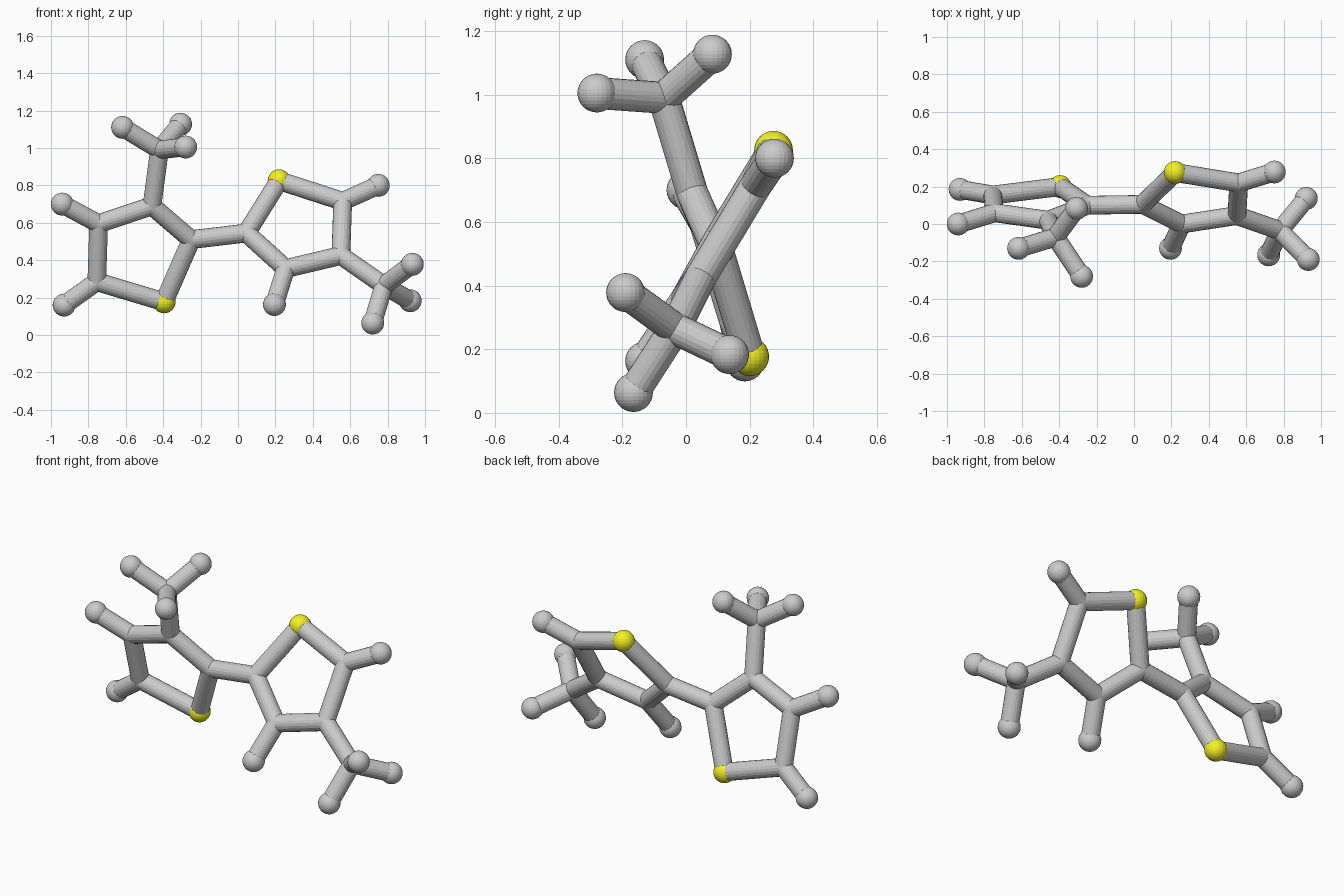
import bpy
from mathutils import Vector

if "Cube" in bpy.data.objects:
    bpy.data.objects.remove(bpy.data.objects["Cube"])

BOND_R, BALL_R = 0.05, 0.061

yellow = bpy.data.materials.new("yellow")
yellow.diffuse_color = (0.9, 0.88, 0.02, 1)
yellow.use_nodes = True
yellow.node_tree.nodes["Principled BSDF"].inputs["Base Color"].default_value = yellow.diffuse_color

# Joint positions: ring joints, side arms and tips
joints = {
    # left ring
    "s1": (-0.395, 0.20, 0.177), "a2": (-0.25, 0.10, 0.51),
    "a3": (-0.46, 0.02, 0.69), "a4": (-0.745, 0.06, 0.595),
    "a5": (-0.755, 0.155, 0.285), "am": (-0.42, -0.07, 0.99),
    # right ring
    "s2": (0.22, 0.275, 0.825), "b2": (0.045, 0.105, 0.545),
    "b3": (0.255, 0.0, 0.355), "b4": (0.55, 0.045, 0.425),
    "b5": (0.56, 0.22, 0.715), "bm": (0.78, -0.035, 0.265),
}
# Ball tips: (parent joint, position)
tips = [
    ("a4", (-0.94, 0.0, 0.70)), ("a5", (-0.93, 0.185, 0.16)),
    ("am", (-0.617, -0.13, 1.11)), ("am", (-0.307, 0.083, 1.127)),
    ("am", (-0.28, -0.28, 1.005)),
    ("b3", (0.195, -0.13, 0.163)), ("b5", (0.75, 0.278, 0.80)),
    ("bm", (0.932, -0.19, 0.378)), ("bm", (0.921, 0.137, 0.183)),
    ("bm", (0.72, -0.165, 0.064)),
]
rods = ["s1 a2", "a2 a3", "a3 a4", "a4 a5", "a5 s1", "a3 am", "a2 b2",
        "s2 b2", "b2 b3", "b3 b4", "b4 b5", "b5 s2", "b4 bm"]


def ball(name, pos, r, mat=None):
    bpy.ops.mesh.primitive_uv_sphere_add(segments=24, ring_count=16, radius=r, location=pos)
    ob = bpy.context.object
    ob.name = name
    if mat:
        ob.data.materials.append(mat)


def rod(name, p, q):
    p, q = Vector(p), Vector(q)
    d = q - p
    bpy.ops.mesh.primitive_cylinder_add(vertices=20, radius=BOND_R, depth=d.length,
                                        location=(p + q) / 2)
    ob = bpy.context.object
    ob.name = name
    ob.rotation_mode = 'QUATERNION'
    ob.rotation_quaternion = d.to_track_quat('Z', 'Y')


# Yellow ring balls and rod-sized grey joints
for key, pos in joints.items():
    if key[0] == "s":
        ball("sulfur_ball", pos, BALL_R, yellow)
    else:
        ball("carbon_joint", pos, BOND_R)

# Ring and linking rods
for pair in rods:
    a, b = pair.split()
    rod("bond_rod", joints[a], joints[b])

# Tips with their rods
for parent, pos in tips:
    ball("hydrogen_ball", pos, BALL_R)
    rod("tip_rod", joints[parent], pos)
